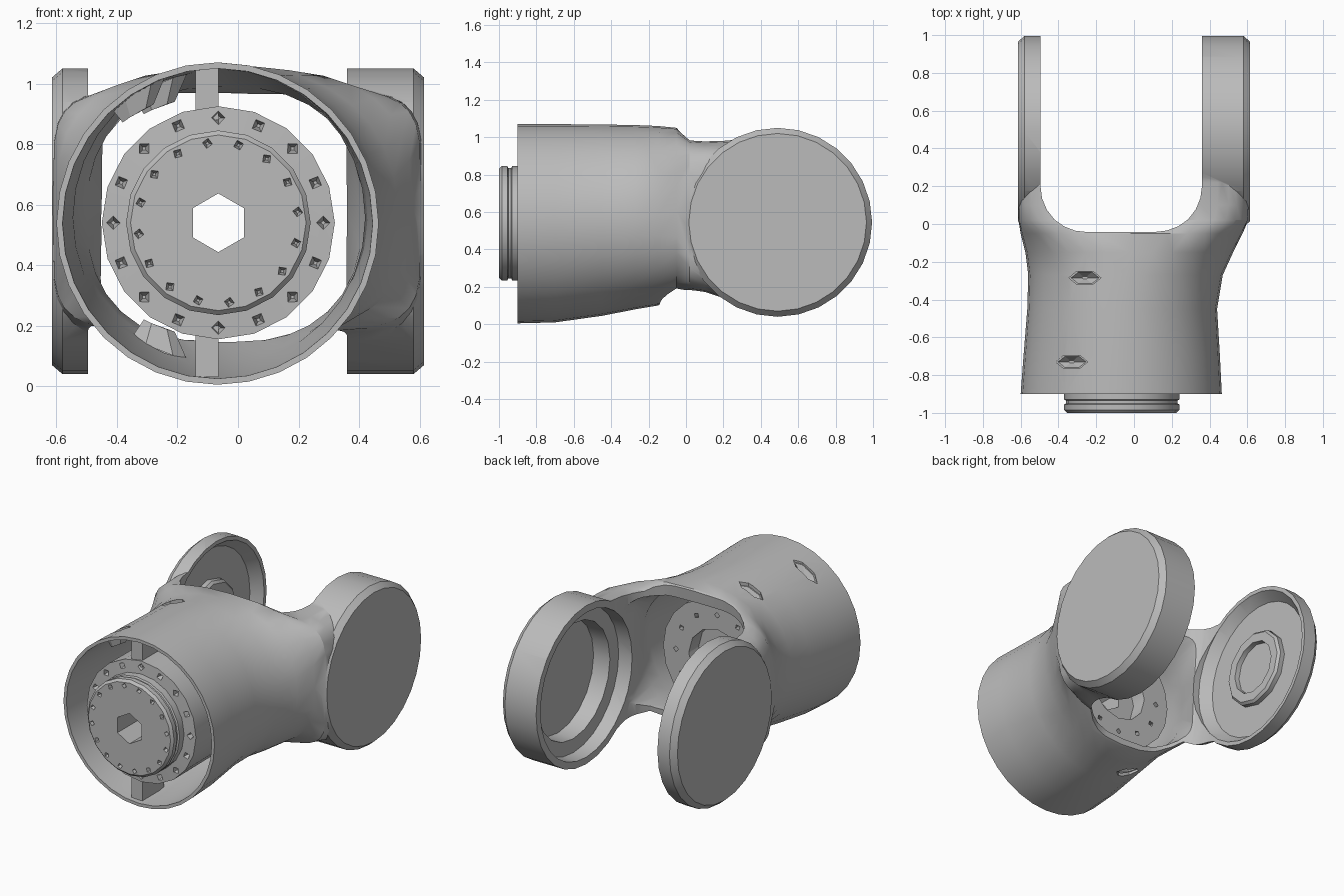
import bpy, bmesh, math
from mathutils import Matrix, Vector

if "Cube" in bpy.data.objects:
    bpy.data.objects.remove(bpy.data.objects["Cube"])

CX, CZ = -0.065, 0.54      # sleeve axis
AY, AZ = 0.49, 0.545       # arm disc axis

grey = bpy.data.materials.new("plain grey")
grey.use_nodes = True
grey.diffuse_color = (0.5, 0.5, 0.5, 1)
grey.node_tree.nodes["Principled BSDF"].inputs["Base Color"].default_value = (0.5, 0.5, 0.5, 1)


def finish(name, bm):
    bmesh.ops.recalc_face_normals(bm, faces=bm.faces)
    mesh = bpy.data.meshes.new(name)
    bm.to_mesh(mesh)
    bm.free()
    mesh.materials.append(grey)
    ob = bpy.data.objects.new(name, mesh)
    bpy.context.collection.objects.link(ob)
    return ob


def skin(name, rings):
    """Closed solid through a row of equal point rings."""
    bm = bmesh.new()
    rows = [[bm.verts.new(p) for p in ring] for ring in rings]
    n = len(rows[0])
    for a, b in zip(rows, rows[1:]):
        for i in range(n):
            j = (i + 1) % n
            bm.faces.new((a[i], a[j], b[j], b[i]))
    bm.faces.new(rows[0])
    bm.faces.new(rows[-1])
    return finish(name, bm)


def section(y, xl, xr, zl, zh, n, segs=32):
    """Superellipse ring at depth y."""
    pts = []
    for i in range(segs):
        a = math.tau * i / segs
        c, s = math.cos(a), math.sin(a)
        u = math.copysign(abs(c) ** (2 / n), c)
        v = math.copysign(abs(s) ** (2 / n), s)
        pts.append(Vector(((xl + xr) / 2 + u * (xr - xl) / 2, y, (zl + zh) / 2 + v * (zh - zl) / 2)))
    return pts


def lathe(name, axis, profile, segs=24, turn=0.0):
    """Turned solid from (position, radius) pairs along the arm axis x or the sleeve axis y."""
    rings = []
    for t, r in profile:
        ring = []
        for i in range(segs):
            a = turn + math.tau * i / segs
            c, s = r * math.cos(a), r * math.sin(a)
            ring.append((t, AY + c, AZ + s) if axis == "x" else (CX + c, t, CZ + s))
        rings.append(ring)
    return skin(name, rings)


def activate(ob):
    bpy.ops.object.select_all(action="DESELECT")
    bpy.context.view_layer.objects.active = ob
    ob.select_set(True)


def boolean(ob, other, operation="DIFFERENCE"):
    mod = ob.modifiers.new("cut", "BOOLEAN")
    mod.operation = operation
    mod.solver = "EXACT"
    mod.object = other
    activate(ob)
    bpy.ops.object.modifier_apply(modifier=mod.name)
    bpy.data.objects.remove(other)


def smooth(ob):
    activate(ob)
    bpy.ops.object.shade_smooth_by_angle(angle=math.radians(30))


def box(name, lo, hi):
    bm = bmesh.new()
    bmesh.ops.create_cube(bm, size=1)
    for v in bm.verts:
        v.co = [l + (c + 0.5) * (h - l) for c, l, h in zip(v.co, lo, hi)]
    return finish(name, bm)


def pits(name, rows):
    """Rings of four-sided pointed pits facing the front: (y, ring radius, count, size, shift)."""
    bm = bmesh.new()
    for y, radius, count, size, shift in rows:
        for i in range(count):
            a = math.tau * (i + shift) / count
            place = Matrix.Translation((CX + radius * math.cos(a), y, CZ + radius * math.sin(a)))
            bmesh.ops.create_cone(bm, cap_ends=True, segments=4, radius1=size, radius2=size * 0.2,
                                  depth=0.08, matrix=place @ Matrix.Rotation(a, 4, "Y")
                                  @ Matrix.Rotation(-math.pi / 2, 4, "X"))
    return finish(name, bm)


# Housing: round sleeve flowing into the wide, squarer neck
outer = [
    (-0.9, -0.6, 0.465, 0.005, 1.07, 2),
    (-0.7, -0.585, 0.455, 0.01, 1.07, 2),
    (-0.45, -0.565, 0.44, 0.045, 1.068, 2),
    (-0.27, -0.56, 0.47, 0.08, 1.065, 2.05),
    (-0.15, -0.575, 0.525, 0.1, 1.06, 2.2),
    (-0.05, -0.6, 0.575, 0.165, 1.05, 2.8),
    (0.02, -0.612, 0.605, 0.18, 0.985, 5.5),
    (0.1, -0.612, 0.61, 0.17, 0.98, 6),
    (0.22, -0.612, 0.61, 0.13, 0.985, 6),
    (0.45, -0.58, 0.58, 0.07, 1.02, 6),
]
housing = skin("forked_housing", [section(*s) for s in outer])

# Arm discs, the left one thicker
for inner, sign in ((0.36, 1), (0.495, -1)):
    disc = lathe("arm_disc", "x", [(sign * inner, 0.505), (sign * 0.58, 0.505), (sign * 0.615, 0.475)], 28)
    boolean(housing, disc, "UNION")

# Slot between the arms, with rounded corners and a leaning end
outline = [(0.36, 1.2), (-0.495, 1.2)]
for start, cx in ((math.pi, -0.245), (1.5 * math.pi, 0.11)):
    for k in range(7):
        a = start + k * math.pi / 12
        outline.append((cx + 0.25 * math.cos(a), 0.21 + 0.25 * math.sin(a)))
slot = skin("slot_cutter", [[(x, y - 0.11 * (1.06 - z) / 1.06, z) for x, y in outline] for z in (-0.2, 1.3)])
boolean(housing, slot)

# Hollow inside, round in the sleeve and boxed in the neck
t = 0.02
hollow = [(y, xl + t, xr - t, zl + t, zh - t, n) for y, xl, xr, zl, zh, n in outer[:4]]
hollow.insert(0, (-1.0,) + hollow[0][1:])
hollow += [(-0.15, -0.5, 0.41, 0.14, 0.99, 2.4), (0.02, -0.45, 0.36, 0.205, 0.955, 8),
           (0.2, -0.45, 0.36, 0.17, 0.95, 10)]
boolean(housing, skin("hollow_cutter", [section(*s) for s in hollow]))

# Recesses on the inner faces of the arms
boolean(housing, lathe("recess_cutter", "x", [(-0.4, 0.48), (-0.495, 0.48), (-0.56, 0.43)], 28))
boolean(housing, lathe("recess_cutter", "x", [(0.3, 0.465), (0.45, 0.455)], 28))
boolean(housing, lathe("recess_cutter", "x", [(0.4, 0.37), (0.56, 0.36)], 20))


def port(x, y, size, depth, side):
    """Long hexagon lying at a depth under the sleeve's curved surface."""
    ring = []
    for k in range(6):
        px = x + size * 0.085 * math.cos(k * math.pi / 3)
        py = y + size * 0.04 * math.sin(k * math.pi / 3)
        ring.append((px, py, CZ + side * (math.sqrt(0.53 ** 2 - (px - CX) ** 2) - depth)))
    return ring


# Pointed ports in the top and bottom of the sleeve, each closed by a sunken pocket
for x, y, d, side in ((-0.26, -0.285, 0.03, 1), (-0.33, -0.73, 0.014, 1), (-0.26, -0.37, 0.07, -1)):
    boolean(housing, skin("port_cutter", [port(x, y, 1, d + 0.04, side), port(x, y, 1, d - 0.2, side)]))
    pocket = skin("port_pocket", [port(x, y, 1.06, d, side), port(x, y, 0.6, d + 0.08, side)])
    boolean(pocket, skin("pocket_cutter", [port(x, y, 1.02, d - 0.01, side), port(x, y, 0.2, d + 0.05, side)]))
smooth(housing)

# Bearing ring on the right arm
ring = lathe("right_arm_boss", "x", [(-0.58, 0.24), (-0.53, 0.24), (-0.515, 0.225)], 12)
boolean(ring, lathe("boss_cutter", "x", [(-0.545, 0.165), (-0.4, 0.18)], 12))
smooth(ring)

# Core drum: raised hub, wide flange and open rear
core = lathe("core_drum", "y", [(-1.0, 0.29), (-0.985, 0.305), (-0.955, 0.305), (-0.95, 0.295),
                                (-0.935, 0.295), (-0.93, 0.305), (-0.885, 0.305), (-0.88, 0.385),
                                (-0.22, 0.38)], 20)
boolean(core, lathe("rear_cutter", "y", [(-0.32, 0.2), (0.1, 0.2)], 12))
boolean(core, lathe("bore_cutter", "y", [(-1.2, 0.097), (0.2, 0.097)], 6, math.pi / 6))
boolean(core, pits("pit_cutter", [(-0.88, 0.347, 16, 0.036, 0), (-1.0, 0.265, 16, 0.028, 0.35),
                                  (-0.22, 0.29, 12, 0.03, 0)]))
smooth(core)

# Keys joining the drum to the sleeve
box("upper_key", (-0.14, -0.87, 0.88), (-0.065, -0.65, 1.053))
box("lower_key", (-0.14, -0.87, 0.03), (-0.065, -0.65, 0.2))
